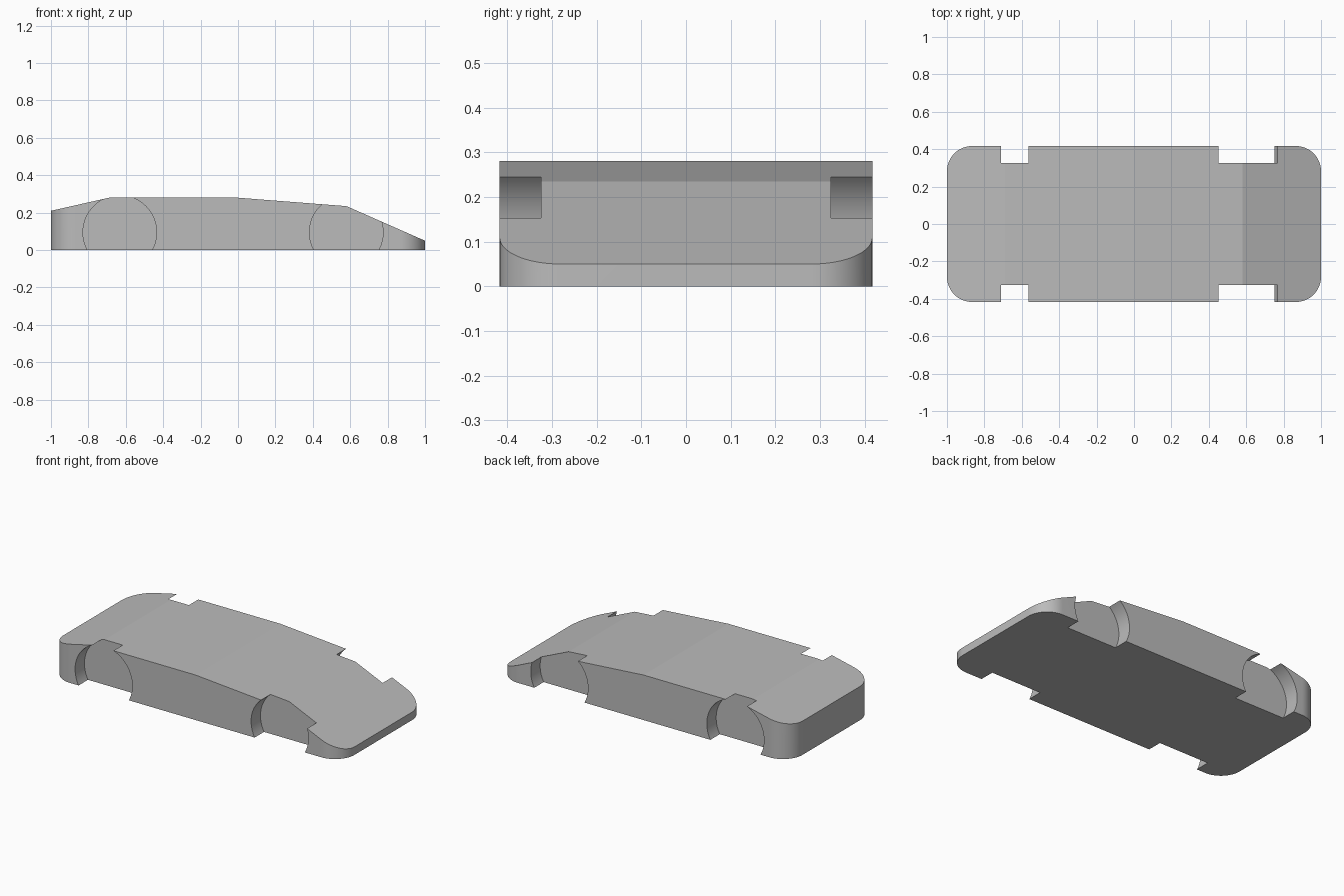
import bpy, bmesh, math
from mathutils import Matrix

default = bpy.data.objects.get("Cube")
if default:
    bpy.data.objects.remove(default, do_unlink=True)

HALF_WIDTH = 0.417
CORNER_RADIUS = 0.135
ARCH_DEPTH = 0.092
ARCH_RADIUS = 0.197
ARCH_HEIGHT = 0.095
AXLES = (-0.632, 0.579)

grey = bpy.data.materials.new("body grey")
colour = (0.5, 0.5, 0.5, 1)
grey.diffuse_color = colour
grey.use_nodes = True
grey.node_tree.nodes["Principled BSDF"].inputs["Base Color"].default_value = colour


def make_object(name, bm):
    bmesh.ops.recalc_face_normals(bm, faces=bm.faces)
    mesh = bpy.data.meshes.new(name)
    bm.to_mesh(mesh)
    bm.free()
    mesh.materials.append(grey)
    obj = bpy.data.objects.new(name, mesh)
    bpy.context.collection.objects.link(obj)
    return obj


def prism(name, points, direction):
    bm = bmesh.new()
    face = bm.faces.new([bm.verts.new(p) for p in points])
    grown = bmesh.ops.extrude_face_region(bm, geom=[face])
    moved = [v for v in grown["geom"] if isinstance(v, bmesh.types.BMVert)]
    bmesh.ops.translate(bm, verts=moved, vec=direction)
    return make_object(name, bm)


def cut(target, cutter, operation):
    cutter.hide_render = True
    mod = target.modifiers.new(cutter.name, "BOOLEAN")
    mod.operation = operation
    mod.solver = "EXACT"
    mod.object = cutter
    bpy.context.view_layer.objects.active = target
    bpy.ops.object.modifier_apply(modifier=mod.name)
    bpy.data.objects.remove(cutter, do_unlink=True)


# Wedge-shaped side profile, extruded across the width
profile = [(-1, 0), (-1, 0.21), (-0.69, 0.28), (0, 0.28),
           (0.58, 0.235), (1, 0.05), (1, 0)]
body = prism("car_body", [(x, -0.5, z) for x, z in profile], (0, 1, 0))

# Plan outline with rounded corners
outline = []
for quarter, (sx, sy) in enumerate([(1, 1), (-1, 1), (-1, -1), (1, -1)]):
    for step in range(17):
        a = math.radians(90) * (quarter + step / 16)
        outline.append((sx * (1 - CORNER_RADIUS) + CORNER_RADIUS * math.cos(a),
                        sy * (HALF_WIDTH - CORNER_RADIUS) + CORNER_RADIUS * math.sin(a),
                        -0.1))
cut(body, prism("plan_cutter", outline, (0, 0, 0.6)), "INTERSECT")

# Wheel arches
for x in AXLES:
    for side in (-1, 1):
        bm = bmesh.new()
        centre = Matrix.Translation((x, side * (HALF_WIDTH - ARCH_DEPTH + 0.1), ARCH_HEIGHT))
        bmesh.ops.create_cone(bm, cap_ends=True, segments=64, radius1=ARCH_RADIUS,
                              radius2=ARCH_RADIUS, depth=0.2,
                              matrix=centre @ Matrix.Rotation(math.pi / 2, 4, "X"))
        cut(body, make_object("arch_cutter", bm), "DIFFERENCE")

# Smooth the rounded walls, keep the roof panels flat
body.select_set(True)
bpy.context.view_layer.objects.active = body
bpy.ops.object.shade_smooth_by_angle(angle=math.radians(15))
for face in body.data.polygons:
    roof = face.normal.z > 0.5 and abs(face.normal.y) < 0.01 and face.center.z > 0.13
    if roof or face.normal.z < -0.99:
        face.use_smooth = False
